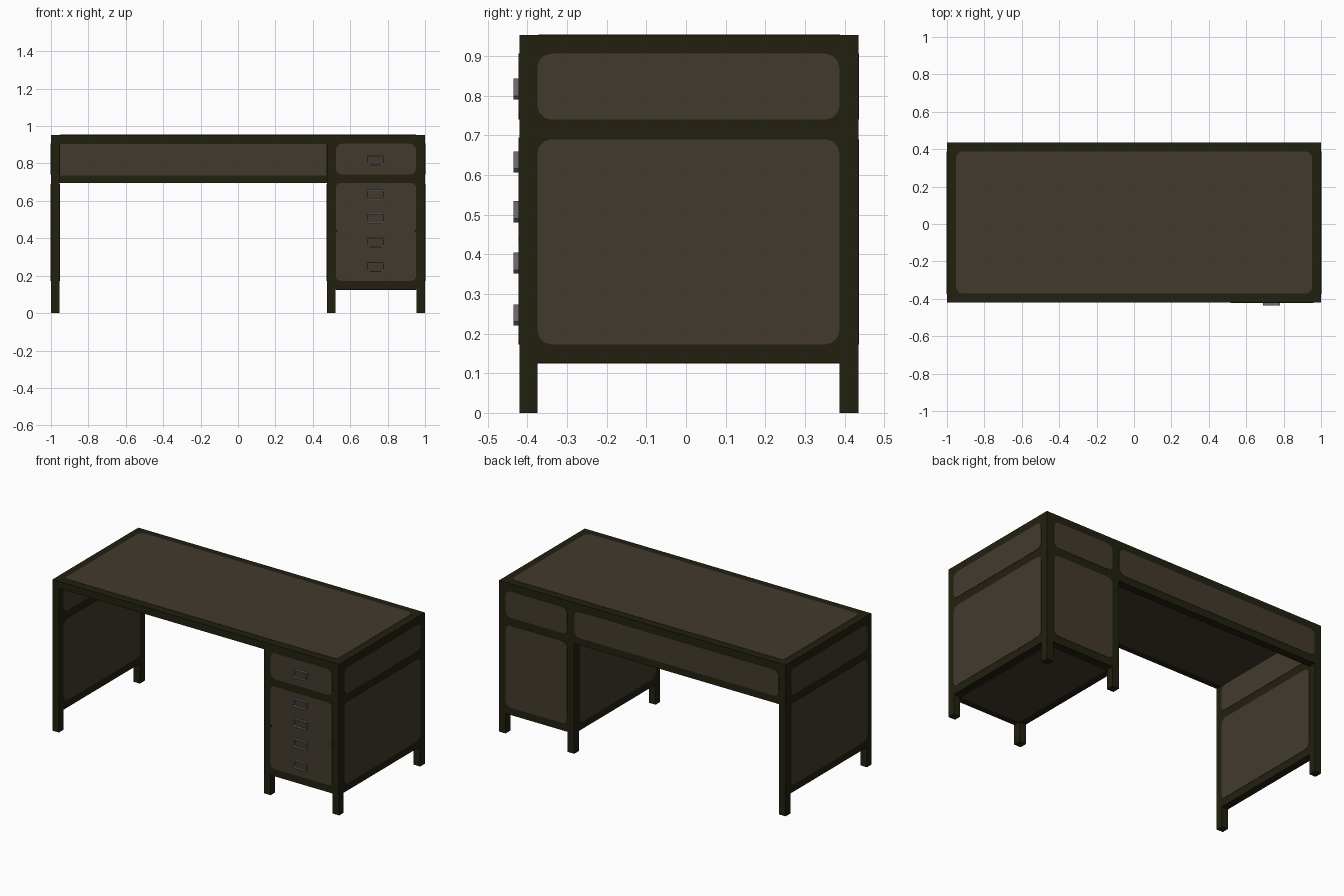
import bpy, bmesh, math
from mathutils import Vector

cube = bpy.data.objects.get("Cube")
if cube:
    bpy.data.objects.remove(cube, do_unlink=True)


def material(name, rgb):
    m = bpy.data.materials.new(name)
    m.use_nodes = True
    m.diffuse_color = (*rgb, 1)
    m.node_tree.nodes["Principled BSDF"].inputs["Base Color"].default_value = (*rgb, 1)
    return m


FRAME = material("dark olive frame", (0.016, 0.0145, 0.005))
PANEL = material("brown panel", (0.054, 0.042, 0.027))
METAL = material("grey metal", (0.16, 0.16, 0.17))


def finish(name, bm, mat):
    bmesh.ops.recalc_face_normals(bm, faces=bm.faces)
    mesh = bpy.data.meshes.new(name)
    bm.to_mesh(mesh)
    bm.free()
    mesh.materials.append(mat)
    obj = bpy.data.objects.new(name, mesh)
    bpy.context.collection.objects.link(obj)
    return obj


def box(name, x, y, z, mat=FRAME):
    bm = bmesh.new()
    bmesh.ops.create_cube(bm, size=1)
    for v in bm.verts:
        v.co = [r[0] + (c + 0.5) * (r[1] - r[0]) for c, r in zip(v.co, (x, y, z))]
    return finish(name, bm, mat)


def rounded(u, v, radius):
    """Outline of a rectangle with rounded corners."""
    if not radius:
        return [(u[0], v[0]), (u[1], v[0]), (u[1], v[1]), (u[0], v[1])]
    pts = []
    corners = ((u[1], v[1], -1, -1), (u[0], v[1], 1, -1), (u[0], v[0], 1, 1), (u[1], v[0], -1, 1))
    for q, (cu, cv, su, sv) in enumerate(corners):
        for step in range(4):
            a = math.radians(90 * q + 30 * step)
            pts.append((cu + radius * (su + math.cos(a)), cv + radius * (sv + math.sin(a))))
    return pts


def plate(name, axis, side, level, u, v, radius=0.035, mat=PANEL, lift=0.002):
    """Thin panel facing along an axis, raised slightly from a surface."""
    bm = bmesh.new()

    def place(p):
        co = list(p)
        co.insert(axis, level - side * 0.002)
        return co

    face = bm.faces.new([bm.verts.new(place(p)) for p in rounded(u, v, radius)])
    out = bmesh.ops.extrude_face_region(bm, geom=[face])["geom"]
    push = Vector((0, 0, 0))
    push[axis] = side * (lift + 0.002)
    bmesh.ops.translate(bm, vec=push, verts=[g for g in out if isinstance(g, bmesh.types.BMVert)])
    return finish(name, bm, mat)


# Main levels and rows
FRONT, BACK, TOP = -0.42, 0.435, 0.953
INNER_Y = (-0.375, 0.387)
UPPER, LOWER = (0.74, 0.906), (0.173, 0.69)
SLAB, BASE, RAIL = 0.908, 0.126, 0.695
PED = (0.475, 1.0)
PED_IN = (0.523, 0.952)
SPAN = (-0.955, 0.475)

# Carcass
box("desk_top", (-1, 1), (FRONT, BACK), (SLAB, TOP))
box("right_side", (-1, SPAN[0]), (FRONT, BACK), (BASE, SLAB))
box("pedestal", PED, (FRONT, BACK), (BASE, SLAB))
box("back_apron", SPAN, (INNER_Y[1], BACK), (RAIL, SLAB))

# Legs
for label, x in (("right", (-1, SPAN[0])), ("middle", (PED[0], 0.522)), ("left", (0.954, 1))):
    for end, y in (("front", (FRONT, INNER_Y[0])), ("back", (INNER_Y[1], BACK))):
        box(f"{label}_{end}_leg", x, y, (0, BASE))

# Writing surface and undersides
plate("top_panel", 2, 1, TOP, (-0.952, 0.952), (-0.372, 0.388))
plate("top_underside", 2, -1, SLAB, SPAN, INNER_Y, 0)
plate("pedestal_underside", 2, -1, BASE, PED_IN, INNER_Y, 0)

# Side panels, both faces of each side wall
for label, side, x in (("right_outer", -1, -1), ("right_inner", 1, SPAN[0]),
                       ("pedestal_inner", -1, PED[0]), ("pedestal_outer", 1, 1)):
    for row, z in (("upper", UPPER), ("lower", LOWER)):
        plate(f"{label}_{row}_panel", 0, side, x, INNER_Y, z)

# Back panels
plate("back_apron_panel", 1, 1, BACK, (-0.952, 0.473), UPPER)
plate("apron_inner_panel", 1, -1, INNER_Y[1], SPAN, (0.735, SLAB), 0)
for row, z in (("upper", UPPER), ("lower", LOWER)):
    plate(f"pedestal_back_{row}_panel", 1, 1, BACK, PED_IN, z)

# Drawer fronts, with a small notch where the lower drawers meet
plate("top_drawer_front", 1, -1, FRONT, PED_IN, UPPER)
plate("lower_drawer_front", 1, -1, FRONT, PED_IN, (0.173, RAIL), 0.025)
for i, x in enumerate(PED_IN):
    plate(f"drawer_notch_{i + 1}", 1, -1, FRONT, (x - 0.008, x + 0.008),
          (0.432, 0.446), 0, FRAME, 0.003)


# Handles: thin open frames with bevelled lower corners
def handle(name, cx, cz):
    outline = [(-0.046, 0.027), (-0.046, -0.017), (-0.036, -0.027),
               (0.036, -0.027), (0.046, -0.017), (0.046, 0.027)]
    bm = bmesh.new()
    rings = []
    for su, sv in ((1, 1), (0.87, 0.78)):
        for y in (FRONT, -0.435):
            rings.append([bm.verts.new((cx + u * su, y, cz + v * sv)) for u, v in outline])
    ob, of, ib, if_ = rings
    n = len(outline)
    for i in range(n):
        j = (i + 1) % n
        for a, b in ((ob, of), (of, if_), (if_, ib), (ib, ob)):
            bm.faces.new((a[i], a[j], b[j], b[i]))
    return finish(name, bm, METAL)


for i, z in enumerate((0.817, 0.633, 0.507, 0.378, 0.247)):
    handle(f"drawer_handle_{i + 1}", 0.735, z)
